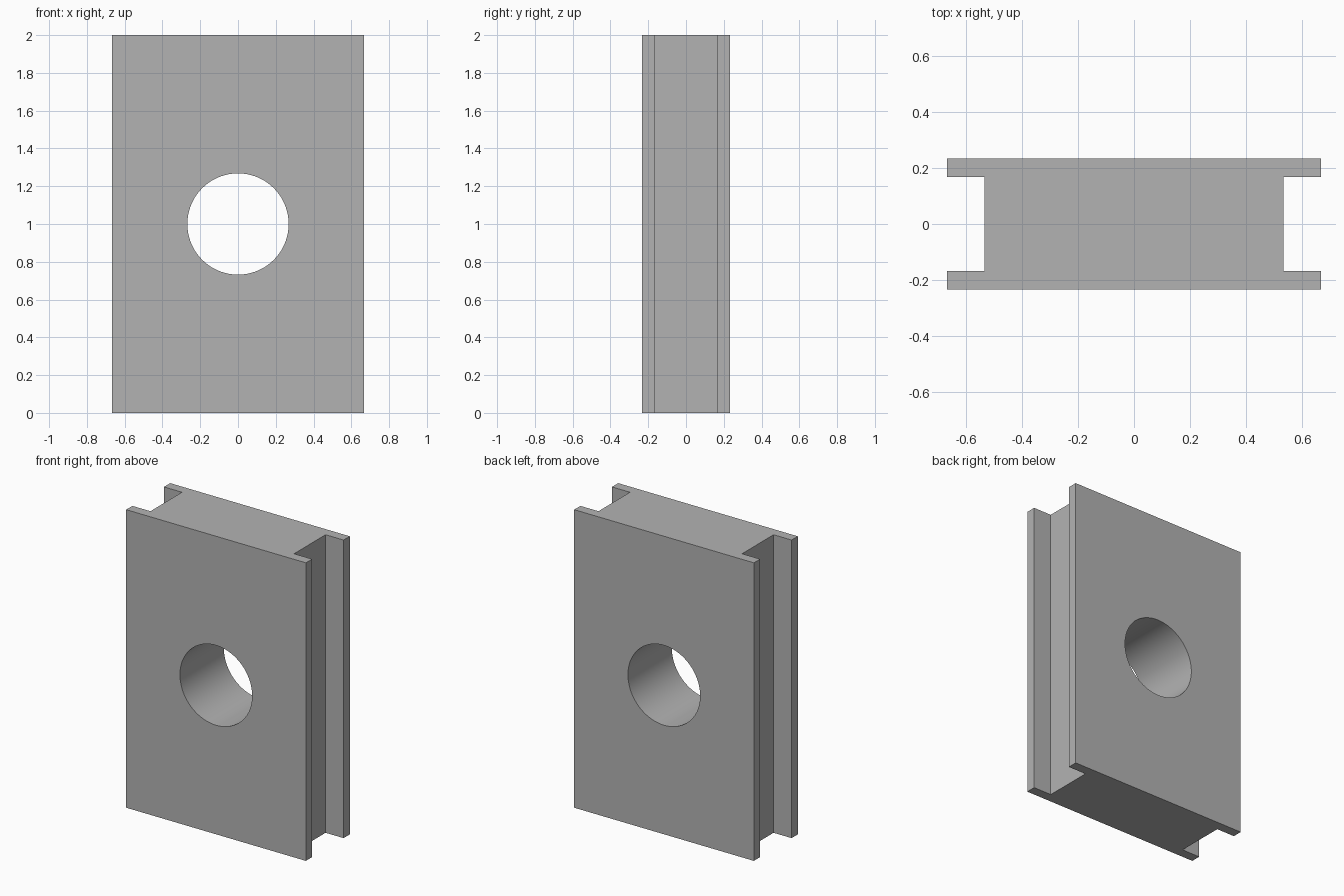
import bpy
import bmesh
from mathutils import Matrix, Vector
from math import radians

cube = bpy.data.objects.get("Cube")
if cube:
    bpy.data.objects.remove(cube, do_unlink=True)

HEIGHT = 2.0
FLANGE_X, WEB_X = 0.667, 0.533      # half widths of plates and core
OUTER_Y, GROOVE_Y = 0.233, 0.167    # half depths of block and side grooves
HOLE_RADIUS = 0.268

grey = bpy.data.materials.new("plain grey")
grey.use_nodes = True
grey.diffuse_color = (0.45, 0.45, 0.45, 1)
grey.node_tree.nodes["Principled BSDF"].inputs["Base Color"].default_value = grey.diffuse_color


def make_object(name, bm):
    bmesh.ops.recalc_face_normals(bm, faces=bm.faces)
    mesh = bpy.data.meshes.new(name)
    bm.to_mesh(mesh)
    bm.free()
    mesh.materials.append(grey)
    obj = bpy.data.objects.new(name, mesh)
    bpy.context.collection.objects.link(obj)
    return obj


# Block: I-shaped profile, mirrored from one side and extruded upward
side = [(FLANGE_X, -OUTER_Y), (FLANGE_X, -GROOVE_Y), (WEB_X, -GROOVE_Y),
        (WEB_X, GROOVE_Y), (FLANGE_X, GROOVE_Y), (FLANGE_X, OUTER_Y)]
profile = side + [(-x, y) for x, y in reversed(side)]
bm = bmesh.new()
base = bm.faces.new([bm.verts.new((x, y, 0)) for x, y in profile])
top = bmesh.ops.extrude_face_region(bm, geom=[base], use_keep_orig=True)["geom"]
bmesh.ops.translate(bm, vec=Vector((0, 0, HEIGHT)),
                    verts=[v for v in top if isinstance(v, bmesh.types.BMVert)])
block = make_object("grooved_block", bm)

# Round hole through the middle, front to back
bm = bmesh.new()
bmesh.ops.create_cone(bm, cap_ends=True, segments=96, radius1=HOLE_RADIUS,
                      radius2=HOLE_RADIUS, depth=1,
                      matrix=Matrix.Translation((0, 0, HEIGHT / 2)) @ Matrix.Rotation(radians(90), 4, "X"))
cutter = make_object("hole_cutter", bm)
cutter.hide_render = True

cut = block.modifiers.new("hole", "BOOLEAN")
cut.operation = "DIFFERENCE"
cut.solver = "EXACT"
cut.object = cutter
bpy.context.view_layer.objects.active = block
block.select_set(True)
cutter.select_set(False)
bpy.ops.object.modifier_apply(modifier=cut.name)
bpy.data.objects.remove(cutter, do_unlink=True)

# Smooth bore, crisp block edges
bpy.ops.object.shade_smooth_by_angle(angle=radians(30))
